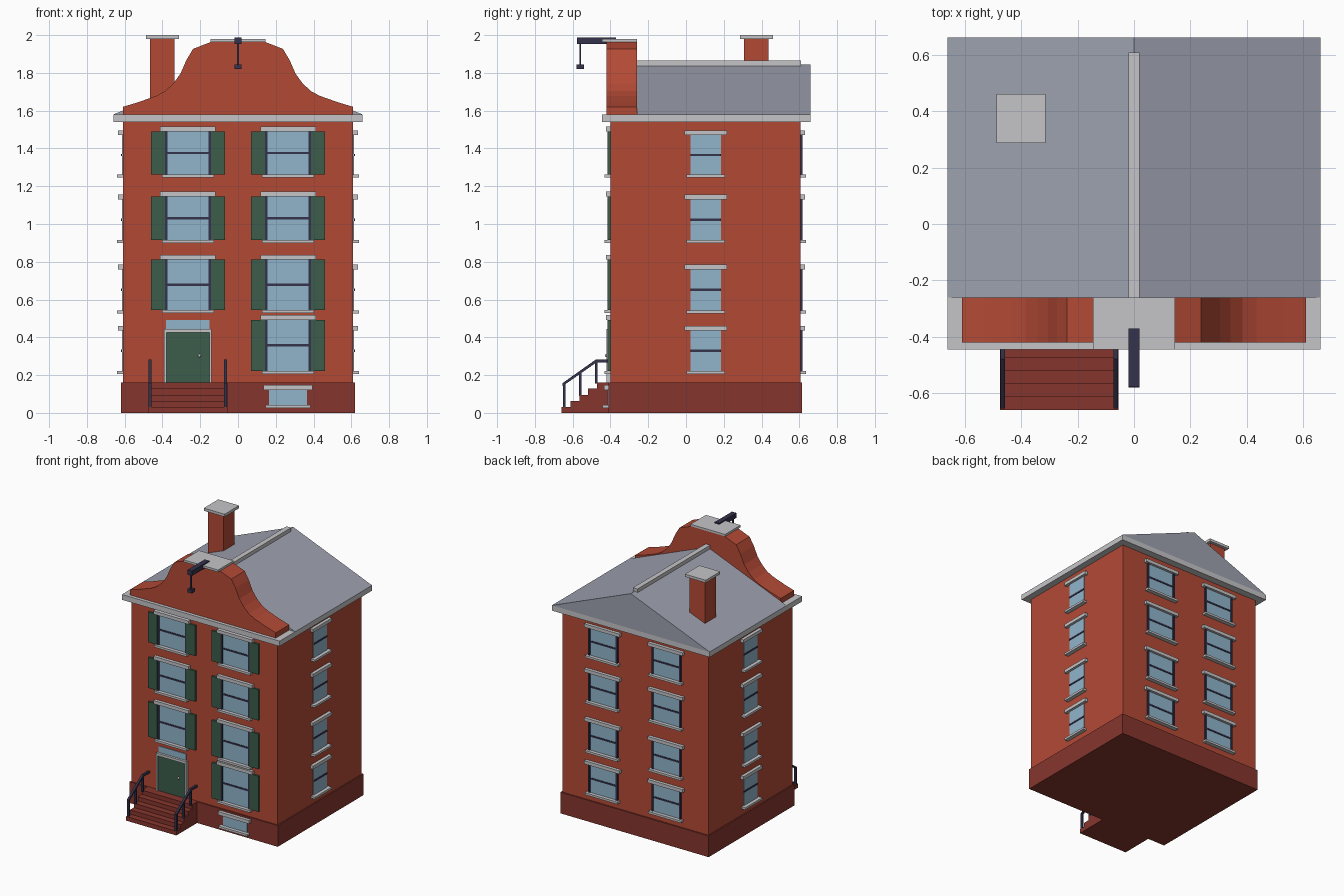
import bpy, bmesh, math
from mathutils import Vector

if "Cube" in bpy.data.objects:
    bpy.data.objects.remove(bpy.data.objects["Cube"])

# ---- materials (linear colours)
def mat(name, rgb):
    m = bpy.data.materials.new(name)
    m.diffuse_color = (*rgb, 1)
    m.use_nodes = True
    m.node_tree.nodes["Principled BSDF"].inputs["Base Color"].default_value = m.diffuse_color
    return m

BRICK = mat("brick_red", (0.45, 0.068, 0.036))
BASE = mat("dark_brick", (0.24, 0.036, 0.026))
TRIM = mat("light_stone", (0.56, 0.56, 0.58))
ROOF = mat("slate_grey", (0.34, 0.36, 0.43))
GLASS = mat("window_blue", (0.28, 0.46, 0.60))
GREEN = mat("shutter_green", (0.045, 0.107, 0.070))
IRON = mat("dark_iron", (0.035, 0.032, 0.070))

# ---- parts are gathered by name, one mesh each
parts = {}

def get(name, material):
    return parts.setdefault(name, (bmesh.new(), material))[0]

def box(name, material, x0, x1, y0, y1, z0, z1):
    prism(name, material, [(x0, z0), (x1, z0), (x1, z1), (x0, z1)], y0, y1)

def prism(name, material, pts, a0, a1, axis="y"):
    """Extrude a profile (h, z) along y, or (y, z) along x."""
    bm = get(name, material)
    put = (lambda h, z, a: (h, a, z)) if axis == "y" else (lambda h, z, a: (a, h, z))
    lo = [bm.verts.new(put(h, z, a0)) for h, z in pts]
    hi = [bm.verts.new(put(h, z, a1)) for h, z in pts]
    bm.faces.new(lo)
    bm.faces.new(hi[::-1])
    n = len(pts)
    for i in range(n):
        bm.faces.new((lo[i], hi[i], hi[(i + 1) % n], lo[(i + 1) % n]))

# ---- main masses
X, YF, YB = 0.61, -0.40, 0.605
box("base", BASE, -0.62, 0.62, -0.41, 0.615, 0, 0.16)
box("walls", BRICK, -X, X, YF, YB, 0.16, 1.54)
box("cornice", TRIM, -0.66, 0.66, -0.445, 0.66, 1.54, 1.58)
prism("roof", ROOF, [(-0.66, 1.58), (0.66, 1.58), (0, 1.845)], -0.26, 0.66)
box("ridge_cap", TRIM, -0.019, 0.019, -0.26, 0.608, 1.83, 1.865)

# ---- curved front gable
half = [(0.61, 1.58), (0.61, 1.62), (0.53, 1.644), (0.434, 1.678), (0.385, 1.704),
        (0.342, 1.745), (0.305, 1.795), (0.273, 1.868), (0.238, 1.927), (0.14, 1.965)]
prism("front_gable", BRICK, half + [(-x, z) for x, z in reversed(half)], -0.42, -0.26)
box("gable_cap", TRIM, -0.145, 0.145, -0.445, -0.26, 1.964, 1.98)

# ---- hoist beam with hook
box("hoist_beam", IRON, -0.019, 0.019, -0.577, -0.37, 1.952, 1.988)
box("hoist_rod", IRON, -0.005, 0.005, -0.565, -0.555, 1.84, 1.955)
box("hoist_hook", IRON, -0.019, 0.019, -0.579, -0.541, 1.82, 1.845)

# ---- chimney
box("chimney", BRICK, -0.465, -0.335, 0.308, 0.438, 1.58, 1.98)
box("chimney_cap", TRIM, -0.487, -0.313, 0.287, 0.46, 1.98, 2.0)

# ---- windows; u runs along the wall, d is the distance out of it
def wall_box(side, name, material, u0, u1, d, z0, z1, plane=None):
    inner = 0.004
    if side == "front":
        p = YF if plane is None else plane
        box(name, material, u0, u1, p - d, p + inner, z0, z1)
    elif side == "back":
        box(name, material, u0, u1, YB - inner, YB + d, z0, z1)
    elif side == "right":
        box(name, material, X - inner, X + d, u0, u1, z0, z1)
    else:
        box(name, material, -X - d, -X + inner, u0, u1, z0, z1)

def window(side, u, z0, z1, hw, over, jambs=True, shutters=False, bar=True, plane=None):
    def wb(part, m, a, b, d, lo, hi):
        wall_box(side, side + "_" + part, m, u + a, u + b, d, lo, hi, plane)
    wb("glass", GLASS, -hw, hw, 0.005, z0, z1)
    wb("lintels", TRIM, -hw - over, hw + over, 0.024, z1, z1 + 0.025)
    wb("sills", TRIM, -hw - over + 0.01, hw + over - 0.01, 0.031, z0 - 0.016, z0)
    if bar:
        mid = (z0 + z1) / 2
        wb("window_bars", IRON, -hw, hw, 0.009, mid - 0.006, mid + 0.006)
    for s in (-1, 1):
        if jambs:
            a, b = sorted((s * (hw - 0.012), s * (hw + 0.002)))
            wb("window_jambs", IRON, a, b, 0.012, z0, z1)
        if shutters:
            a, b = sorted((s * (hw + 0.001), s * (hw + 0.075)))
            wb("shutters", GREEN, a, b, 0.015, z0, z1)

front_rows = [(0.223, 0.493), (0.546, 0.812), (0.915, 1.146), (1.261, 1.49)]
other_rows = [(0.223, 0.435), (0.543, 0.76), (0.915, 1.13), (1.261, 1.47)]
for i, (z0, z1) in enumerate(front_rows):
    for u in (-0.265, 0.265):
        if i or u > 0:
            window("front", u, z0, z1, 0.121, 0.026, shutters=True)
for z0, z1 in other_rows:
    for u in (-0.265, 0.265):
        window("back", u, z0, z1, 0.121, 0.026)
    for side in ("left", "right"):
        window(side, 0.105, z0, z1, 0.08, 0.032, jambs=False)
window("front", 0.265, 0.042, 0.122, 0.1, 0.03, jambs=False, bar=False, plane=-0.41)

# ---- front door
DX = -0.265
wall_box("front", "door", GREEN, DX - 0.115, DX + 0.115, 0.012, 0.16, 0.426)
for s in (-1, 1):
    a, b = sorted((DX + s * 0.113, DX + s * 0.126))
    wall_box("front", "door_frame", TRIM, a, b, 0.022, 0.16, 0.445)
wall_box("front", "door_frame", TRIM, DX - 0.113, DX + 0.113, 0.022, 0.426, 0.445)
wall_box("front", "transom", GLASS, DX - 0.115, DX + 0.115, 0.005, 0.445, 0.493)
ret = bmesh.ops.create_uvsphere(get("door_knob", TRIM), u_segments=10, v_segments=6, radius=0.009)
for v in ret["verts"]:
    v.co += Vector((-0.204, -0.42, 0.303))

# ---- front steps
steps = [(-0.405, 0)]
for i in range(5):
    y = -0.658 + i * 0.0465
    steps += [(y, i * 0.032), (y, (i + 1) * 0.032)]
steps.append((-0.405, 0.16))
prism("steps", BASE, steps, DX - 0.21, DX + 0.21, axis="x")

# ---- railings
for s in (-1, 1):
    x = DX + s * 0.2
    x0, x1 = x - 0.008, x + 0.008
    for y, z0, z1 in ((-0.645, 0.03, 0.15), (-0.56, 0.09, 0.21), (-0.476, 0.155, 0.27)):
        box("railing_posts", IRON, x0, x1, y - 0.007, y + 0.007, z0, z1)
    prism("handrails", IRON, [(-0.653, 0.142), (-0.474, 0.267), (-0.402, 0.267),
                              (-0.402, 0.282), (-0.478, 0.282), (-0.653, 0.158)],
          x0, x1, axis="x")

# ---- turn the gathered parts into objects
for name, (bm, material) in parts.items():
    bmesh.ops.recalc_face_normals(bm, faces=bm.faces)
    me = bpy.data.meshes.new(name)
    bm.to_mesh(me)
    bm.free()
    me.materials.append(material)
    bpy.context.collection.objects.link(bpy.data.objects.new(name, me))
